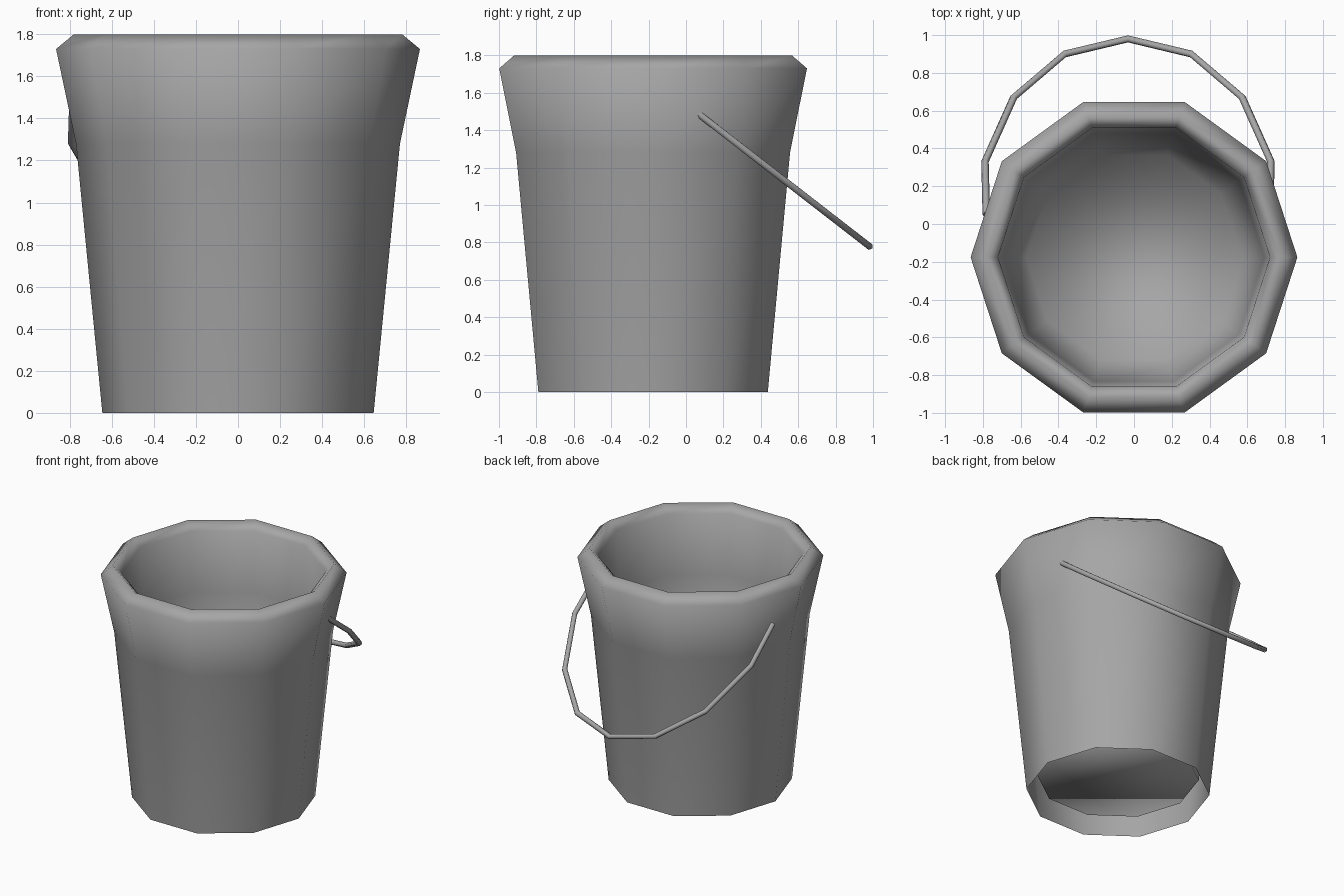
import bpy
import bmesh
from math import cos, sin, tau

cube = bpy.data.objects.get("Cube")
if cube:
    bpy.data.objects.remove(cube, do_unlink=True)

# Single grey metal
metal = bpy.data.materials.new("grey_metal")
metal.use_nodes = True
grey = (0.38, 0.38, 0.38, 1)
metal.diffuse_color = grey
metal.node_tree.nodes["Principled BSDF"].inputs["Base Color"].default_value = grey

SIDES = 10
CENTRE_Y = -0.176


def add_object(name, data):
    obj = bpy.data.objects.new(name, data)
    bpy.context.collection.objects.link(obj)
    data.materials.append(metal)
    return obj


# Bucket: (radius, height) up the outer wall, over the rim, down the inner wall
profile = [(0.645, 0), (0.77, 1.28), (0.865, 1.73), (0.78, 1.8),
           (0.72, 1.74), (0.69, 1.28), (0.57, 0.12)]
bm = bmesh.new()
rings = []
for r, z in profile:
    rings.append([bm.verts.new((r * cos(tau * i / SIDES),
                                r * sin(tau * i / SIDES) + CENTRE_Y, z))
                  for i in range(SIDES)])
for a, b in zip(rings, rings[1:]):
    for i in range(SIDES):
        j = (i + 1) % SIDES
        bm.faces.new((a[i], a[j], b[j], b[i]))
# Raised floor closing the inner wall; the foot below stays hollow
bm.faces.new(rings[-1])
for f in bm.faces:
    f.smooth = True
mesh = bpy.data.meshes.new("bucket")
bm.to_mesh(mesh)
bm.free()
add_object("bucket", mesh)

# Handle: a faceted hoop swung down behind the bucket, (sideways, y) points
half = [(0.75, 0.05), (0.757, 0.33), (0.605, 0.67), (0.335, 0.9)]
path = [(-x, y) for x, y in half] + [(0, 0.98)] + half[::-1]
curve = bpy.data.curves.new("handle", "CURVE")
curve.dimensions = "3D"
curve.bevel_depth = 0.02
curve.bevel_resolution = 1
curve.use_fill_caps = True
spline = curve.splines.new("POLY")
spline.points.add(len(path) - 1)
for p, (x, y) in zip(spline.points, path):
    p.co = (x - 0.032, y, 1.5 - 0.775 * (y - 0.05), 1)
spline.use_smooth = True
add_object("handle", curve)
